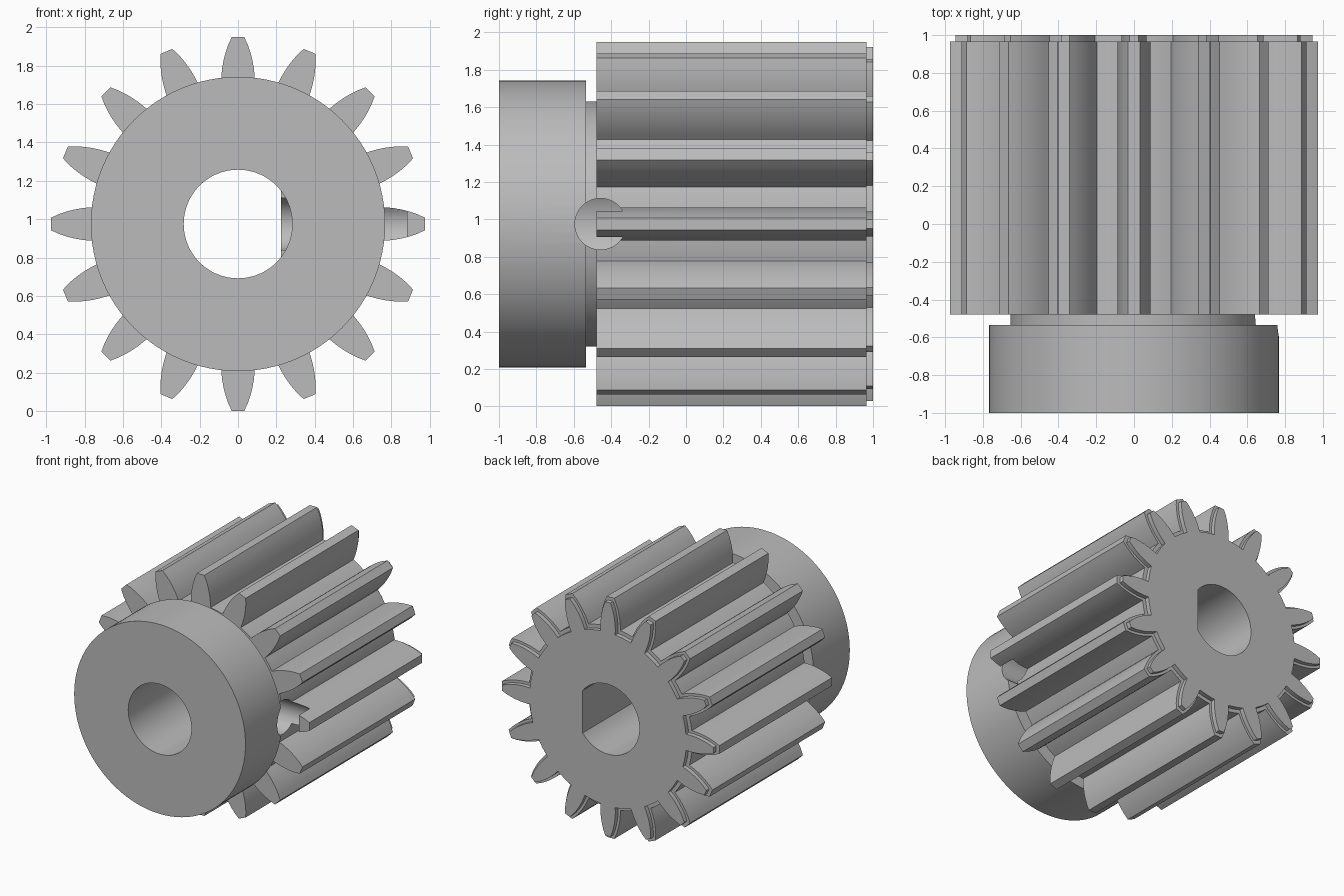
import bpy, bmesh
from math import sin, cos, pi, asin, hypot, atan2

if "Cube" in bpy.data.objects:
    bpy.data.objects.remove(bpy.data.objects["Cube"])

AXIS_Z = 0.975      # height of the gear axis
TEETH = 16
BORE = 0.283
FLAT_X = 0.225

steel = bpy.data.materials.new("grey_steel")
steel.use_nodes = True
steel.diffuse_color = (0.5, 0.5, 0.5, 1)
steel.node_tree.nodes["Principled BSDF"].inputs["Base Color"].default_value = (0.5, 0.5, 0.5, 1)


def prism(name, loop, y0, y1):
    """Extrude a closed (x, z) outline along y."""
    bm = bmesh.new()
    face = bm.faces.new([bm.verts.new((x, y0, z + AXIS_Z)) for x, z in loop])
    new = bmesh.ops.extrude_face_region(bm, geom=[face])["geom"]
    bmesh.ops.translate(bm, vec=(0, y1 - y0, 0),
                        verts=[v for v in new if isinstance(v, bmesh.types.BMVert)])
    bmesh.ops.recalc_face_normals(bm, faces=bm.faces)
    mesh = bpy.data.meshes.new(name)
    bm.to_mesh(mesh)
    bm.free()
    mesh.materials.append(steel)
    obj = bpy.data.objects.new(name, mesh)
    bpy.context.collection.objects.link(obj)
    return obj


def circle(radius, n=96):
    return [(radius * cos(2 * pi * i / n), radius * sin(2 * pi * i / n)) for i in range(n)]


def d_bore():
    """Round bore with a flat on the +x side."""
    half = atan2((BORE ** 2 - FLAT_X ** 2) ** 0.5, FLAT_X)
    n = 72
    angles = [half + (2 * pi - 2 * half) * i / n for i in range(n + 1)]
    return [(BORE * cos(a), BORE * sin(a)) for a in angles]


def gear_outline(flank):
    """Repeat a tooth given by (distance along, half width) flank points."""
    polar = [(hypot(d, w), atan2(w, d)) for d, w in flank]
    root, base = polar[0]
    loop = []
    pitch = 2 * pi / TEETH
    for t in range(TEETH):
        mid = t * pitch
        loop += [(r, mid - a) for r, a in polar]
        loop += [(r, mid + a) for r, a in reversed(polar)]
        gap = pitch - 2 * base
        loop += [(root, mid + base + gap * k / 4) for k in (1, 2, 3)]
    return [(r * cos(a), r * sin(a)) for r, a in loop]


def cut(obj, cutters):
    bpy.context.view_layer.objects.active = obj
    for c in cutters:
        mod = obj.modifiers.new("cut", "BOOLEAN")
        mod.operation, mod.solver, mod.object = "DIFFERENCE", "EXACT", c
        bpy.ops.object.modifier_apply(modifier=mod.name)


# Cutters: round bore, flatted bore, radial screw hole
round_bore = prism("round_bore_cutter", circle(BORE), -1.2, 1.2)
flat_bore = prism("flat_bore_cutter", d_bore(), -1.2, 1.2)
screw_hole = prism("screw_hole_cutter", circle(0.137, 64), 0.1, 0.88)
for v in screw_hole.data.vertices:      # turn the hole to run along +x
    x, y, z = v.co
    v.co = (y, -x - 0.457, z)
screw_hole.data.update()

# Tooth flank, and the same flank stepped in for the end face
flank = [(0.727, 0.088), (0.77, 0.087), (0.81, 0.083), (0.85, 0.076),
         (0.89, 0.066), (0.93, 0.053), (0.974, 0.033)]
inner = [(d - 0.028, w - 0.022 + 0.012 * i / 6) for i, (d, w) in enumerate(flank)]

collar = prism("hub_collar", circle(0.767), -1.0, -0.535)
neck = prism("hub_neck", circle(0.655), -0.535, -0.478)
gear = prism("gear_teeth", gear_outline(flank), -0.478, 0.965)
end_step = prism("gear_end_step", gear_outline(inner), 0.965, 1.0)

cut(collar, [round_bore, screw_hole])
cut(neck, [round_bore, screw_hole])
cut(gear, [flat_bore, screw_hole])
cut(end_step, [flat_bore])

for c in (round_bore, flat_bore, screw_hole):
    bpy.data.objects.remove(c)

# Smooth curved walls, keep edges crisp
bpy.ops.object.select_all(action="DESELECT")
for part in (collar, neck, gear, end_step):
    part.select_set(True)
bpy.context.view_layer.objects.active = gear
bpy.ops.object.shade_smooth_by_angle(angle=pi / 8)
